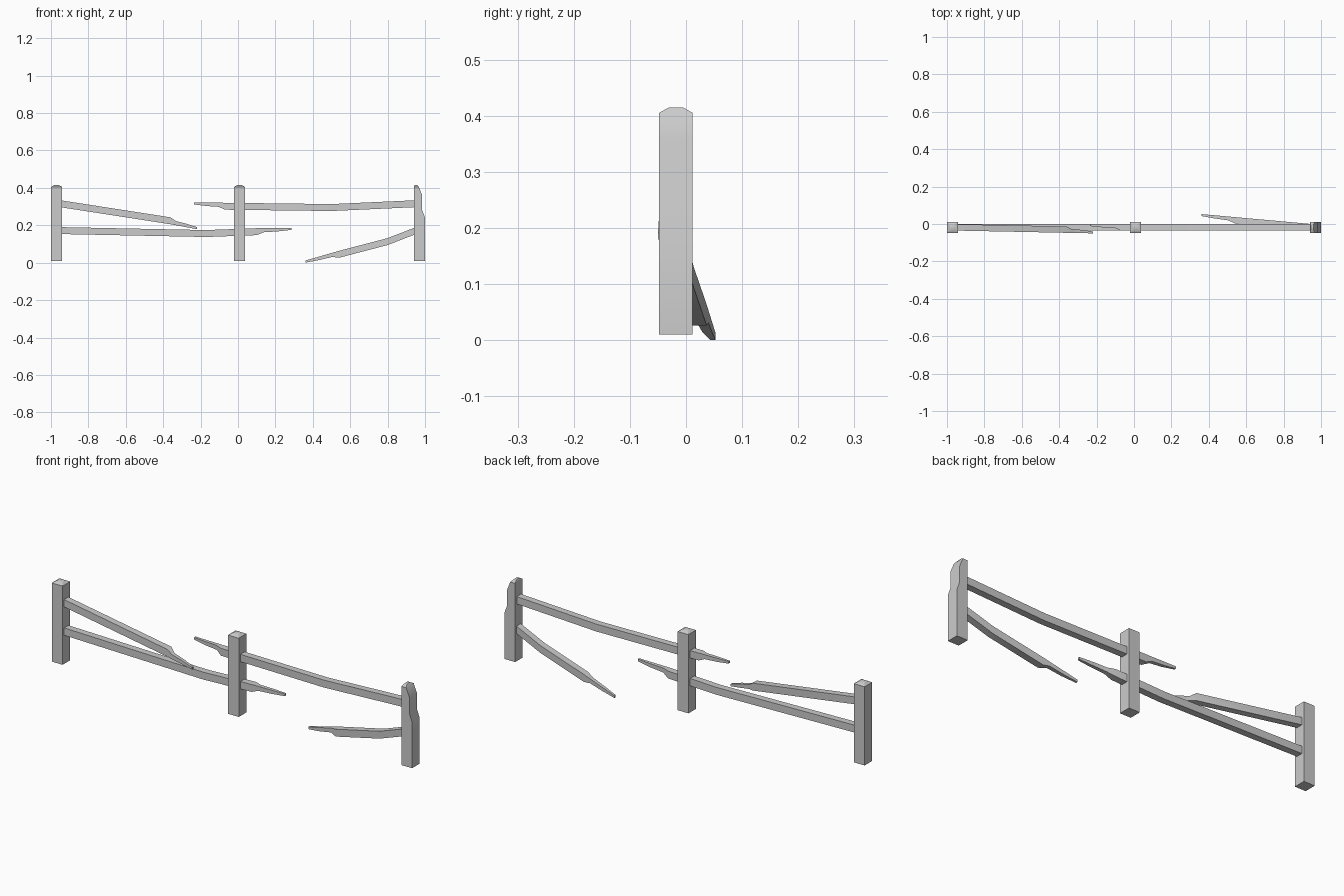
import bpy
import bmesh
import math

if "Cube" in bpy.data.objects:
    bpy.data.objects.remove(bpy.data.objects["Cube"], do_unlink=True)

wood = bpy.data.materials.new("weathered_grey_wood")
wood.use_nodes = True
grey = (0.6, 0.6, 0.6, 1)
wood.diffuse_color = grey
wood.node_tree.nodes["Principled BSDF"].inputs["Base Color"].default_value = grey

post_width = 0.06
post_base = 0.01
shoulder = 0.405
cap_rise = 0.01
line_y = -0.018
rail_height = 0.037
rail_depth = 0.034


def loft(name, rings):
    """Skin a run of four-cornered sections and cap both ends."""
    bm = bmesh.new()
    loops = [[bm.verts.new(corner) for corner in ring] for ring in rings]
    for ring, following in zip(loops, loops[1:]):
        for i in range(4):
            bm.faces.new((ring[i - 1], ring[i], following[i], following[i - 1]))
    bm.faces.new(loops[0])
    bm.faces.new(loops[-1])
    bmesh.ops.recalc_face_normals(bm, faces=bm.faces)
    mesh = bpy.data.meshes.new(name)
    bm.to_mesh(mesh)
    bm.free()
    mesh.materials.append(wood)
    part = bpy.data.objects.new(name, mesh)
    bpy.context.collection.objects.link(part)
    bpy.ops.object.select_all(action="DESELECT")
    part.select_set(True)
    bpy.context.view_layer.objects.active = part
    bpy.ops.object.shade_smooth_by_angle(angle=math.radians(30))


def post_ring(left, right, height, depth):
    """Level section of a post, centred on the fence line."""
    front, back = line_y - depth / 2, line_y + depth / 2
    return [(left, front, height), (right, front, height),
            (right, back, height), (left, back, height)]


def whole_post(name, centre):
    """Square post with a shallow chamfered cap."""
    rings = []
    for height, scale in ((post_base, 1), (shoulder, 1), (shoulder + cap_rise, 0.4)):
        half = post_width * scale / 2
        rings.append(post_ring(centre - half, centre + half, height, half * 2))
    loft(name, rings)


def split_post(name, inner, remaining):
    """Post whose outer side has broken away, leaving a share of its width."""
    rings = [post_ring(inner, inner + post_width * share, height, post_width)
             for height, share in remaining]
    tip = post_width * remaining[-1][1]
    rings.append(post_ring(inner + tip * 0.2, inner + tip * 0.7,
                           shoulder + cap_rise, post_width * 0.4))
    loft(name, rings)


def rail_ring(x, y, z, share, side, edge):
    """Upright section of a rail, thinned towards one side and one edge."""
    y_kept = y + side * rail_depth / 2
    z_kept = z + edge * rail_height / 2
    y_worn = y_kept - side * rail_depth * share
    z_worn = z_kept - edge * rail_height * share
    return [(x, y_kept, z_kept), (x, y_worn, z_kept),
            (x, y_worn, z_worn), (x, y_kept, z_worn)]


def broken_rail(name, path, lean, side, edge):
    """Rail along a path of (x, z); its last span wears down to a splinter."""
    root, tip = path[0], path[-1]
    snap = path[-2]
    sections = [(x, z, 1) for x, z in path[:-1]]
    # The break drops sharply, then tapers slowly to the point
    for along, share in ((0.2, 0.6), (0.6, 0.5), (1, 0.3)):
        sections.append((snap[0] + (tip[0] - snap[0]) * along,
                         snap[1] + (tip[1] - snap[1]) * along, share))
    rings = []
    for x, z, share in sections:
        travel = (x - root[0]) / (tip[0] - root[0])
        rings.append(rail_ring(x, line_y + lean * travel, z, share, side, edge))
    loft(name, rings)


# Posts
whole_post("end_post", -0.97)
whole_post("middle_post", 0.008)
split_post("split_post", 0.94, ((post_base, 1), (0.24, 1), (0.28, 0.75),
                                (0.36, 0.75), (shoulder, 0.45)))

# Rails, each running from the post that holds it to its snapped tip
front, back = -1, 1
bottom, top = -1, 1
broken_rail("upper_rail_end_side",
            [(-0.96, 0.317), (-0.36, 0.224), (-0.22, 0.198)],
            -0.015, front, bottom)
broken_rail("lower_rail_middle",
            [(-0.96, 0.172), (-0.17, 0.156), (0.1, 0.166), (0.285, 0.168)],
            0, front, top)
broken_rail("upper_rail_middle",
            [(0.96, 0.316), (0.5, 0.295), (-0.07, 0.302), (-0.235, 0.304)],
            0, back, top)
broken_rail("fallen_rail",
            [(0.96, 0.175), (0.8, 0.113), (0.54, 0.045), (0.36, -0.007)],
            0.054, back, top)
